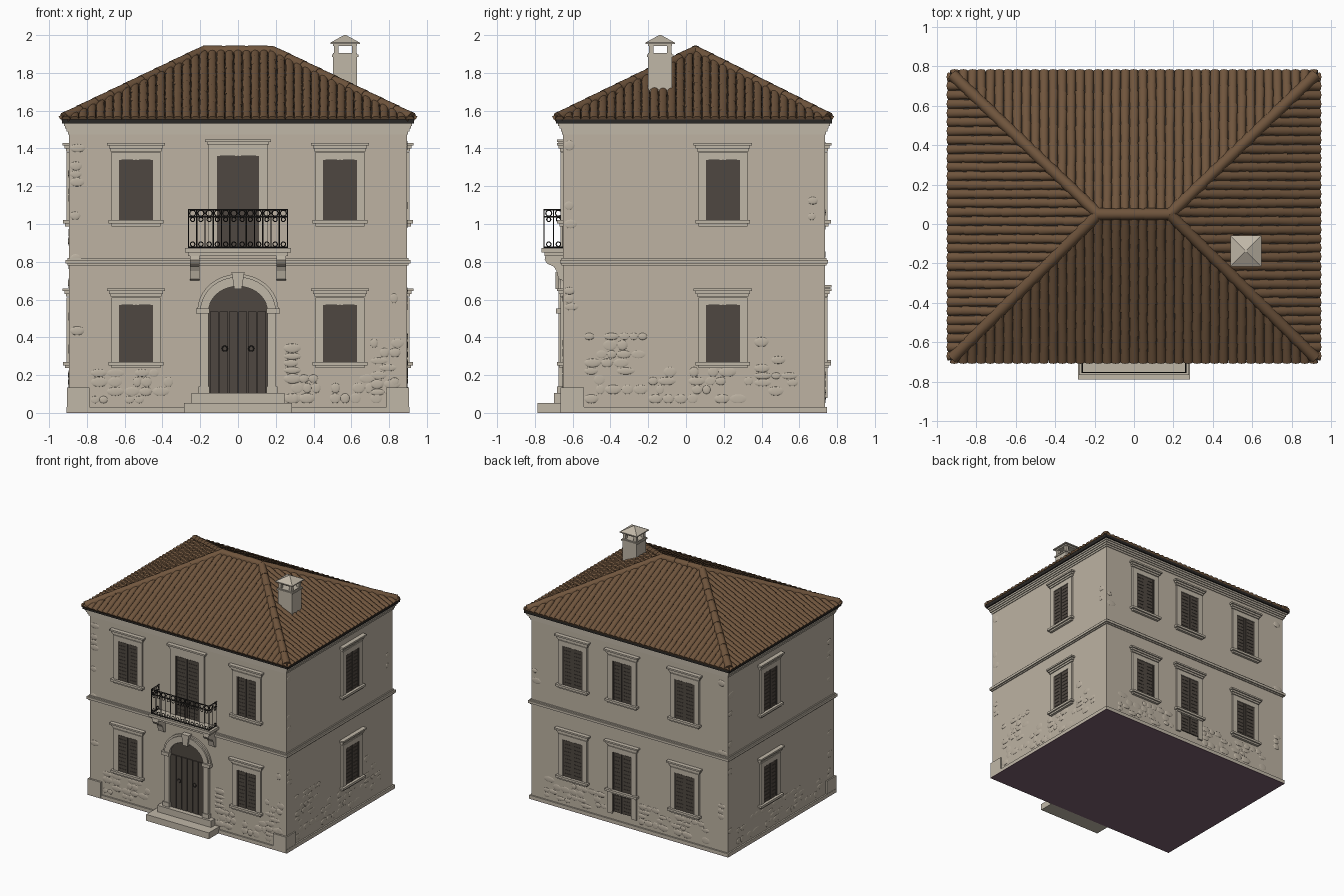
import bpy, bmesh, math, random
from mathutils import Matrix, Vector

random.seed(4)
if "Cube" in bpy.data.objects:
    bpy.data.objects.remove(bpy.data.objects["Cube"])

def material(name, rgb):
    m = bpy.data.materials.new(name)
    m.use_nodes = True
    m.diffuse_color = (*rgb, 1)
    m.node_tree.nodes["Principled BSDF"].inputs["Base Color"].default_value = (*rgb, 1)
    return m

plaster = material("plaster", (0.51, 0.45, 0.365))
stone = material("trim stone", (0.53, 0.475, 0.39))
tile = material("roof tile", (0.16, 0.09, 0.046))
wood = material("shutter wood", (0.078, 0.064, 0.053))
iron = material("dark iron", (0.022, 0.02, 0.018))
under = material("underside", (0.2, 0.115, 0.16))

# Each named part collects its geometry in one bmesh
parts = {}

def part(name, mat):
    return parts.setdefault(name, (bmesh.new(), mat))[0]

def box(name, mat, x, y, z, M=Matrix()):
    c = Vector((sum(x) / 2, sum(y) / 2, sum(z) / 2))
    size = (x[1] - x[0], y[1] - y[0], z[1] - z[0])
    bmesh.ops.create_cube(part(name, mat), size=1,
                          matrix=M @ Matrix.Translation(c) @ Matrix.Diagonal((*size, 1)))

def prism(name, mat, outline, offset, M=Matrix()):
    bm = part(name, mat)
    face = bm.faces.new([bm.verts.new(M @ Vector(p)) for p in outline])
    ext = bmesh.ops.extrude_face_region(bm, geom=[face])["geom"]
    step = M.to_3x3() @ Vector(offset)
    for v in ext:
        if isinstance(v, bmesh.types.BMVert):
            v.co += step

X, Y0, Y1 = 0.895, -0.65, 0.735

def band(name, mat, margin, z0, z1):
    box(name, mat, (-X - margin, X + margin), (Y0 - margin, Y1 + margin), (z0, z1))

# Walls, plinth, string course and eaves cornice
band("underside", under, 0.012, 0, 0.003)
band("walls", plaster, 0, 0.003, 1.53)
band("plinth", stone, 0.012, 0.003, 0.03)
band("string_course", stone, 0.008, 0.78, 0.82)
band("string_course", stone, 0.018, 0.79, 0.81)
for i in range(4):
    band("eaves_cornice", stone, 0.006 + 0.007 * i, 1.475 + 0.015 * i, 1.49 + 0.015 * i)
band("gutter", iron, 0.038, 1.533, 1.56)
for s in (-1, 1):
    box("corner_base", stone, sorted((s * (X + 0.01), s * (X - 0.11))), (Y0 - 0.015, Y0 + 0.11), (0.003, 0.135))

# Facades: local x runs along the wall, local -y points outward
def facade(x, y, turn):
    return Matrix.Translation((x, y, 0)) @ Matrix.Rotation(math.radians(turn), 4, "Z")

front, right = facade(0, Y0, 0), facade(X, 0, 90)
back, left = facade(0, Y1, 180), facade(-X, 0, -90)

def frame(M, a, z0, z1, half, w=0.04):
    for s in (-1, 1):
        box("window_frames", stone, sorted((a + s * half, a + s * (half + w))), (-0.014, 0.01), (z0, z1 + w), M)
    box("window_frames", stone, (a - half, a + half), (-0.014, 0.01), (z1, z1 + w), M)
    for out, low, high in ((0.016, 0.045, 0.06), (0.024, 0.06, 0.075), (0.034, 0.075, 0.088)):
        reach = half + 0.03 + out
        box("window_hoods", stone, (a - reach, a + reach), (-out, 0.01), (z1 + low, z1 + high), M)

def shutters(M, a, z0, z1, half):
    box("shutter_backs", wood, (a - half, a + half), (-0.006, 0.01), (z0, z1), M)
    slats = round((z1 - z0) / 0.03)
    pitch = (z1 - z0) / slats
    for s in (-1, 1):
        inner, outer = a + s * 0.003, a + s * half
        for e, f in ((inner, inner + s * 0.014), (outer, outer - s * 0.014)):
            box("shutters", wood, sorted((e, f)), (-0.011, 0.01), (z0, z1), M)
        for i in range(slats):
            box("shutters", wood, sorted((inner, outer)), (-0.009, 0.01),
                (z0 + pitch * i, z0 + pitch * (i + 0.85)), M)

def window(M, a, z0, z1):
    frame(M, a, z0, z1, 0.09)
    shutters(M, a, z0, z1, 0.09)
    box("window_sills", stone, (a - 0.145, a + 0.145), (-0.032, 0.01), (z0 - 0.018, z0), M)
    box("window_sills", stone, (a - 0.13, a + 0.13), (-0.02, 0.01), (z0 - 0.032, z0 - 0.018), M)

for M, spots in ((front, (-0.54, 0.54)), (back, (-0.51, 0.51)), (right, (0.195,)), (left, (-0.195,))):
    for a in spots:
        window(M, a, 0.27, 0.57)
        window(M, a, 1.02, 1.34)
window(back, -0.06, 1.02, 1.34)
window(back, -0.06, 0.28, 0.59)
shutters(back, -0.06, 0.1, 0.24, 0.09)
for s in (-1, 1):
    box("window_frames", stone, sorted((-0.06 + s * 0.09, -0.06 + s * 0.13)), (-0.014, 0.01), (0.08, 0.25), back)

# Balcony door, slab and scroll brackets
frame(front, 0, 0.87, 1.36, 0.11, 0.045)
shutters(front, 0, 0.87, 1.36, 0.11)
box("balcony_slab", stone, (-0.28, 0.28), (-0.115, 0.01), (0.85, 0.872), front)
box("balcony_slab", stone, (-0.265, 0.265), (-0.1, 0.01), (0.83, 0.85), front)
for a in (-0.23, 0.23):
    profile = [(0, 0.7), (-0.025, 0.71), (-0.035, 0.75), (-0.05, 0.775),
               (-0.085, 0.79), (-0.098, 0.81), (-0.095, 0.83), (0, 0.83)]
    prism("balcony_brackets", stone, [(a - 0.025, y, z) for y, z in profile], (0.05, 0, 0), front)

# Arched entrance with pilasters, keystone, plank leaves and steps
def arc(rx, rz, y, n=18):
    return [(rx * math.cos(math.pi * i / n), y, 0.54 + rz * math.sin(math.pi * i / n)) for i in range(n + 1)]

prism("entrance_panel", wood, [(-0.155, -0.004, 0.1)] + [(0.155, -0.004, 0.1)] + arc(0.155, 0.13, -0.004),
      (0, 0.01, 0), front)
prism("entrance_fan", wood, arc(0.15, 0.125, -0.008), (0, 0.01, 0), front)
prism("entrance_arch", stone, arc(0.2, 0.18, -0.026) + arc(0.155, 0.13, -0.026)[::-1], (0, 0.03, 0), front)
prism("entrance_arch", stone, arc(0.215, 0.195, -0.014) + arc(0.16, 0.135, -0.014)[::-1], (0, 0.02, 0), front)
prism("keystone", stone, [(-0.02, -0.04, 0.655), (0.02, -0.04, 0.655), (0.034, -0.04, 0.745), (-0.034, -0.04, 0.745)],
      (0, 0.045, 0), front)
for i in range(6):
    a = -0.15 + 0.05 * i
    box("entrance_planks", wood, (a + 0.002, a + 0.048), (-0.012, 0), (0.105, 0.538), front)
for s in (-1, 1):
    box("pilasters", stone, sorted((s * 0.155, s * 0.2)), (-0.026, 0.01), (0.1, 0.53), front)
    box("pilasters", stone, sorted((s * 0.15, s * 0.21)), (-0.032, 0.01), (0.1, 0.14), front)
    box("pilasters", stone, sorted((s * 0.15, s * 0.222)), (-0.038, 0.01), (0.525, 0.552), front)
box("steps", stone, (-0.285, 0.285), (-0.137, 0.01), (0, 0.052), front)
box("steps", stone, (-0.245, 0.245), (-0.05, 0.01), (0.052, 0.105), front)

# Exposed rubble stones low on the walls
def rubble(M, a0, a1, top, keep):
    z = 0.05
    while z < top:
        a, h = a0, random.uniform(0.035, 0.055)
        while a < a1 - 0.03:
            w = random.uniform(0.04, 0.1)
            if random.random() < keep and a + w < a1:
                spot = Matrix.Translation((a + w / 2, 0, z + h / 2))
                size = Matrix.Diagonal((w * 0.5, random.uniform(0.002, 0.005), h * 0.48, 1))
                bmesh.ops.create_uvsphere(part("rubble_stones", plaster), u_segments=12, v_segments=8,
                                          radius=1, matrix=M @ spot @ size)
            a += w
        z += h

for M, a0, a1, top in ((front, -0.78, -0.28, 0.2), (front, 0.28, 0.78, 0.2), (front, 0.24, 0.38, 0.36),
                       (front, 0.7, 0.88, 0.4), (right, -0.54, -0.2, 0.42), (right, 0.36, 0.62, 0.36),
                       (right, -0.2, 0.36, 0.2), (back, -0.78, -0.2, 0.2), (back, 0.08, 0.78, 0.2),
                       (left, -0.62, 0.54, 0.2)):
    rubble(M, a0, a1, top, 0.6)
for M, lo, hi in ((front, -X, X), (back, -X, X), (right, Y0, Y1), (left, -Y1, -Y0)):
    rubble(M, lo + 0.005, lo + 0.09, 1.4, 0.25)
    rubble(M, hi - 0.09, hi - 0.005, 1.4, 0.25)

# Hipped roof: solid core, tile courses and rounded hip caps
RX, RY0, RY1, RZ = 0.933, -0.692, 0.768, 1.555
ridge = [Vector((-0.18, 0.05, 1.915)), Vector((0.18, 0.05, 1.915))]
corners = [Vector(p) for p in ((-RX, RY0, RZ), (RX, RY0, RZ), (RX, RY1, RZ), (-RX, RY1, RZ))]
core = part("roof_core", wood)
cv = [core.verts.new(p) for p in corners]
rv = [core.verts.new(p) for p in ridge]
for f in ((cv[0], cv[1], rv[1], rv[0]), (cv[1], cv[2], rv[1]), (cv[2], cv[3], rv[0], rv[1]),
          (cv[3], cv[0], rv[0]), cv[::-1]):
    core.faces.new(f)

def tiles(A, B, C, D):
    """Barrel tiles on the slope with eave A-B and top edge D-C."""
    bm = part("roof_tiles", tile)
    along = (B - A).normalized()
    length = (B - A).length
    c, d = (C - A).dot(along), (D - A).dot(along)
    rise = (D - A) - along * d
    normal = along.cross(rise).normalized()
    columns, rows = round(length / 0.046), 8
    pitch = length / columns

    def point(u, v, h):
        limit = min(1, u / d, (length - u) / (length - c))
        return A + along * u + rise * max(-0.01, min(v, limit)) + normal * h

    for i in range(columns):
        mid = pitch * (i + 0.5)
        shift = random.uniform(-0.05, 0.05)
        for j in range(rows):
            v0 = j / rows + (shift if j else -0.01)
            v1 = (j + 1.1) / rows + shift
            if v0 > min(1, (mid + pitch / 2) / d, (length - mid + pitch / 2) / (length - c)):
                break
            skew = random.uniform(-0.002, 0.002)
            rings = []
            for v, r, h, s in ((v0, 0.52, 0.019, skew), (v1, 0.45, 0.015, 0)):
                rings.append([bm.verts.new(point(
                    min(length, max(0, mid + s - pitch * r * math.cos(math.pi * k / 6))), v,
                    0.002 + h * math.sin(math.pi * k / 6))) for k in range(7)])
            low, high = rings
            for k in range(6):
                bm.faces.new((low[k], low[k + 1], high[k + 1], high[k]))
            if j == 0:
                bm.faces.new(low[::-1])

tiles(corners[0], corners[1], ridge[1], ridge[0])
tiles(corners[1], corners[2], ridge[1], ridge[1])
tiles(corners[2], corners[3], ridge[0], ridge[1])
tiles(corners[3], corners[0], ridge[0], ridge[0])

def caps(p, q):
    n = max(1, round((q - p).length / 0.12))
    turn = (q - p).to_track_quat("Z", "Y").to_matrix().to_4x4()
    for i in range(n):
        M = Matrix.Translation(p.lerp(q, (i + 0.5) / n)) @ turn
        bmesh.ops.create_cone(part("hip_caps", tile), cap_ends=True, segments=12, radius1=0.031,
                              radius2=0.028, depth=(q - p).length / n * 1.1, matrix=M)

caps(*ridge)
for corner, top in zip(corners, (ridge[0], ridge[1], ridge[1], ridge[0])):
    caps(corner.lerp(top, 0.025), top)

# Chimney with open lantern and pyramid cap
spot = Matrix.Translation((0.567, -0.137, 0))
def square(r, z0, z1):
    box("chimney", stone, (-r, r), (-r, r), (z0, z1), spot)
square(0.063, 1.6, 1.885)
square(0.07, 1.885, 1.897)
square(0.063, 1.897, 1.905)
for sx in (-1, 1):
    for sy in (-1, 1):
        box("chimney", stone, sorted((sx * 0.06, sx * 0.036)), sorted((sy * 0.06, sy * 0.036)), (1.905, 1.95), spot)
square(0.064, 1.942, 1.953)
square(0.078, 1.953, 1.961)
bmesh.ops.create_cone(part("chimney", stone), cap_ends=True, segments=4, radius1=0.108, radius2=0.008, depth=0.039,
                      matrix=spot @ Matrix.Translation((0, 0, 1.9805)) @ Matrix.Rotation(math.pi / 4, 4, "Z"))

# Turn the collected parts into objects
for name, (bm, mat) in parts.items():
    if name != "roof_tiles":
        bmesh.ops.recalc_face_normals(bm, faces=bm.faces)
    mesh = bpy.data.meshes.new(name)
    bm.to_mesh(mesh)
    mesh.materials.append(mat)
    obj = bpy.data.objects.new(name, mesh)
    bpy.context.collection.objects.link(obj)
    if name in ("rubble_stones", "roof_tiles", "hip_caps", "entrance_arch"):
        bpy.context.view_layer.objects.active = obj
        obj.select_set(True)
        bpy.ops.object.shade_smooth_by_angle(angle=math.radians(45))
        obj.select_set(False)

# Wrought iron: bars, rails and rings as bevelled curves
def ironwork(name, thickness, paths):
    curve = bpy.data.curves.new(name, "CURVE")
    curve.dimensions, curve.bevel_depth, curve.bevel_resolution = "3D", thickness, 0
    curve.materials.append(iron)
    for pts, closed in paths:
        s = curve.splines.new("POLY")
        s.points.add(len(pts) - 1)
        for p, co in zip(s.points, pts):
            p.co = (*co, 1)
        s.use_cyclic_u = closed
    bpy.context.collection.objects.link(bpy.data.objects.new(name, curve))

def ring(c, axis, r):
    turns = [math.tau * i / 10 for i in range(10)]
    return [Vector(c) + axis * r * math.cos(t) + Vector((0, 0, r * math.sin(t))) for t in turns], True

bx, by = 0.262, -0.752
plan = [Vector((-bx, Y0, 0)), Vector((-bx, by, 0)), Vector((bx, by, 0)), Vector((bx, Y0, 0))]
ironwork("balcony_rails", 0.004, [([p + Vector((0, 0, z)) for p in plan], False) for z in (0.878, 1.038, 1.076)])
bars = []
for p, q in zip(plan, plan[1:]):
    axis, n = (q - p).normalized(), round((q - p).length / 0.042)
    for i in range(n + 1):
        c = p.lerp(q, i / n)
        bars.append(([c + Vector((0, 0, 0.872)), c + Vector((0, 0, 1.078))], False))
        if i < n:
            m = p.lerp(q, (i + 0.5) / n)
            bars += [ring(m + Vector((0, 0, z)), axis, r) for z, r in ((0.893, 0.012), (1.057, 0.016), (1.024, 0.011))]
ironwork("balcony_bars", 0.003, bars)
ironwork("door_knockers", 0.003, [ring((a, Y0 - 0.015, 0.34), Vector((1, 0, 0)), 0.014) for a in (-0.07, 0.07)])
